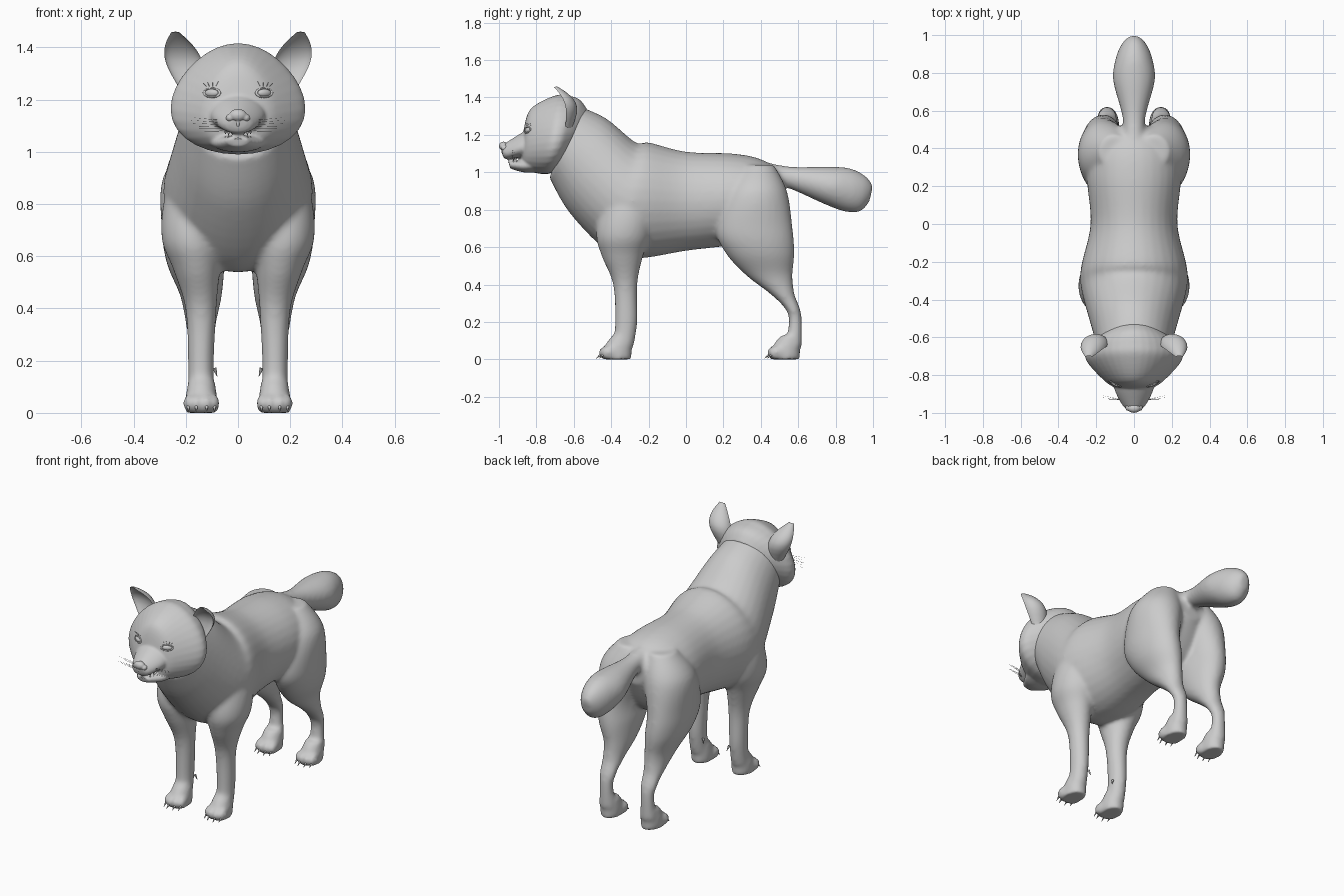
import bpy, bmesh, math
from mathutils import Vector, Matrix

cube = bpy.data.objects.get("Cube")
if cube:
    bpy.data.objects.remove(cube)

fur = bpy.data.materials.new("soft_grey")
fur.use_nodes = True
GREY = (0.6, 0.6, 0.6, 1)
fur.diffuse_color = GREY
fur.node_tree.nodes["Principled BSDF"].inputs["Base Color"].default_value = GREY


def spline(before, start, end, after, t):
    """Catmull-Rom blend of four stations."""
    return [((2 * q) + (r - p) * t + (2 * p - 5 * q + 4 * r - s) * t * t
             + (3 * q - p - 3 * r + s) * t ** 3) / 2 for p, q, r, s in zip(before, start, end, after)]


def loft(bm, stations, low=0, cup=0, sides=32, steps=6):
    """Skin rings given as (y1, z1, y2, z2, half width, x); mirrored when x is not 0."""
    stations = [tuple(s) + (0,) * (6 - len(s)) for s in stations]
    padded = [stations[0]] + stations + [stations[-1]]
    path = [spline(*padded[i:i + 4], k / steps) for i in range(len(stations) - 1) for k in range(steps)]
    path.append(stations[-1])
    for side in ((1, -1) if stations[0][-1] else (1,)):
        rings = []
        for y1, z1, y2, z2, width, x in path:
            ring = []
            for k in range(sides):
                angle = math.tau * k / sides
                s, c = math.sin(angle), math.cos(angle)
                depth = -cup * s if cup and s > 0 else s
                ring.append(bm.verts.new((side * (x + width * c * (1 - low * s)),
                                          (y1 + y2 + (y1 - y2) * depth) / 2,
                                          (z1 + z2 + (z1 - z2) * depth) / 2)))
            rings.append(ring)
        for ring, following in zip(rings, rings[1:]):
            for k in range(sides):
                j = (k + 1) % sides
                bm.faces.new((ring[k], ring[j], following[j], following[k]))
        bm.faces.new(rings[0])
        bm.faces.new(rings[-1])


def leg(bm, stations):
    """Level rings given as (z, front y, back y, half width); the thigh or shoulder bows outward."""
    def bow(z):
        return .172 - .6 * (z - .7) ** 2 if z > .5 else .142
    loft(bm, [(front, z, back, z, width, bow(z)) for z, front, back, width in stations])


def ball(bm, position, size, turn=0):
    matrix = Matrix.Translation(position) @ Matrix.Rotation(turn, 4, 'Z') @ Matrix.Diagonal((*size, 1))
    bmesh.ops.create_uvsphere(bm, u_segments=20, v_segments=12, radius=1, matrix=matrix)


def cone(bm, base, tip, radius):
    base, tip = Vector(base), Vector(tip)
    direction = tip - base
    matrix = Matrix.Translation((base + tip) / 2) @ direction.to_track_quat('Z', 'Y').to_matrix().to_4x4()
    bmesh.ops.create_cone(bm, cap_ends=True, segments=10, radius1=radius, radius2=radius / 9,
                          depth=direction.length, matrix=matrix)


def finish(name, bm, voxel=0, smooth=0):
    """Turn the mesh into an object, fusing and relaxing it when a voxel size is given."""
    bmesh.ops.recalc_face_normals(bm, faces=bm.faces)
    mesh = bpy.data.meshes.new(name)
    bm.to_mesh(mesh)
    bm.free()
    mesh.materials.append(fur)
    part = bpy.data.objects.new(name, mesh)
    bpy.context.collection.objects.link(part)
    bpy.ops.object.select_all(action='DESELECT')
    bpy.context.view_layer.objects.active = part
    part.select_set(True)
    if voxel:
        fuse = part.modifiers.new("fuse", 'REMESH')
        fuse.mode, fuse.voxel_size = 'VOXEL', voxel
        bpy.ops.object.modifier_apply(modifier="fuse")
        relax = part.modifiers.new("relax", 'SMOOTH')
        relax.factor, relax.iterations = .5, smooth
        bpy.ops.object.modifier_apply(modifier="relax")
    bpy.ops.object.shade_smooth_by_angle(angle=math.radians(60))
    return part


# Torso with neck
body = bmesh.new()
loft(body, [(-.59, 1.36, -.73, .97, .19), (-.43, 1.29, -.62, .78, .23), (-.27, 1.16, -.41, .57, .28),
            (-.2, 1.16, -.25, .54, .28), (0, 1.11, 0, .58, .23), (.25, 1.1, .25, .61, .25),
            (.4, 1.07, .4, .64, .23), (.52, 1, .52, .85, .08)])
# Front legs, with the shoulder sunk into the chest
leg(body, [(1.1, -.38, -.24, .07), (.95, -.42, -.2, .1), (.8, -.46, -.17, .12), (.66, -.48, -.19, .12),
           (.55, -.45, -.23, .09), (.4, -.39, -.26, .06), (.2, -.38, -.26, .05), (.07, -.39, -.28, .05)])
# Hind legs, with the thigh sunk into the rump
leg(body, [(1.04, .3, .47, .08), (.9, .21, .54, .14), (.7, .16, .57, .12), (.57, .21, .58, .11),
           (.45, .32, .57, .08), (.35, .45, .58, .06), (.27, .53, .61, .05), (.2, .55, .62, .04),
           (.07, .53, .62, .05)])
# Tail
loft(body, [(.4, 1.06, .42, .95, .06), (.56, 1.03, .56, .91, .06), (.77, 1.03, .74, .83, .11),
            (.88, 1.02, .85, .79, .1), (.96, .98, .93, .79, .07), (1, .93, .98, .84, .03)])
# Paws with toes and claws
claws = bmesh.new()
for heel in (-.29, .61):
    loft(body, [(heel - .1, .13, heel, .12, .05, .14), (heel - .14, .08, heel, .05, .06, .14),
                (heel - .16, 0, heel, 0, .06, .14)])
    for side in (1, -1):
        for toe in (-.05, -.02, .02, .05):
            x, y = side * (.14 + toe), heel - .15 + abs(toe) / 2
            ball(body, (x, y, .036), (.02, .04, .035))
            cone(claws, (x, y - .02, .03), (x, y - .05, .005), .008)
for side in (1, -1):
    cone(claws, (side * .09, -.3, .17), (side * .08, -.29, .14), .008)
finish("body", body, .011, 12)
finish("claws", claws)

# Head: skull, muzzle and lower jaw
head = bmesh.new()
loft(head, [(-.53, 1.34, -.61, 1.1, .15), (-.57, 1.39, -.67, 1.03, .21), (-.63, 1.41, -.71, 1, .25),
            (-.7, 1.41, -.76, .99, .24), (-.83, 1.34, -.85, 1.01, .14), (-.87, 1.22, -.88, 1.06, .07)], low=.2)
loft(head, [(-.78, 1.27, -.78, 1.08, .12), (-.88, 1.21, -.88, 1.08, .1),
            (-.96, 1.16, -.96, 1.07, .06), (-.99, 1.14, -.98, 1.09, .03)], low=.2)
loft(head, [(-.8, 1.09, -.8, 1, .12), (-.87, 1.07, -.87, 1, .09), (-.95, 1.06, -.94, 1.02, .04)])
head = finish("head", head, .007, 5)
bpy.context.view_layer.update()

# Cupped ears, swelling from the base and narrowing to the tip
ears = bmesh.new()
rings = []
for k in range(9):
    t = k / 8
    width = .07 * math.sin(math.pi * (.2 + .72 * t ** 1.5))
    front, height = -.68 - .04 * t, 1.2 + t / 4
    rings.append((front, height, front + 1.7 * width, height + .01, width, .165 + .075 * t))
loft(ears, rings, cup=.5)
finish("ears", ears)


def on_face(x, z, out=0):
    """Point on the front of the head at the given x and z."""
    hit, position, _, _ = head.ray_cast(Vector((x, -2, z)), Vector((0, 1, 0)))
    return position - Vector((0, out, 0)) if hit else Vector((x, -.85, z))


# Eyes, eyelid rims, lashes and whiskers
eyes, eyelids, hairs = bmesh.new(), bmesh.new(), bmesh.new()
for side in (1, -1):
    ball(eyes, on_face(side * .1, 1.225, -.008), (.03, .015, .016), side / 2)
    for k in range(20):
        angle = math.tau * k / 20
        rim = on_face(side * (.1 + .03 * math.cos(angle)), 1.226 + .017 * math.sin(angle))
        ball(eyelids, rim, (.006, .005, .004))
    for k in range(4):
        x = .085 + .012 * k
        root = on_face(side * x, 1.25, .001)
        cone(hairs, root, root + Vector((side * .01 * (k - 1), -.006, .02)), .001)
    for k in range(6):
        root = Vector((side * .06, -.93, 1.12 - .008 * k))
        cone(hairs, root, root + Vector((side * .12, .012 * (k % 3), .012 - .003 * k)), .001)
finish("eyes", eyes)
finish("eyelids", eyelids, .003, 2)
finish("lashes_and_whiskers", hairs)

# Nose pad with nostril wings
nose = bmesh.new()
ball(nose, (0, -.976, 1.14), (.034, .024, .024))
for side in (1, -1):
    ball(nose, (side * .03, -.97, 1.13), (.017, .02, .016))
ball(nose, (0, -.97, 1.11), (.01, .018, .02))
finish("nose", nose, .004, 3)

# Teeth along both jaws
teeth = bmesh.new()
for k in range(-4, 5):
    x, y = k * .012, -.945 + k * k / 400
    size = .015 if abs(k) == 3 else .01
    for gum, grow in ((1.078, -size), (1.05, size)):
        cone(teeth, (x, y, gum), (x, y, gum + grow), .006)
finish("teeth", teeth)
